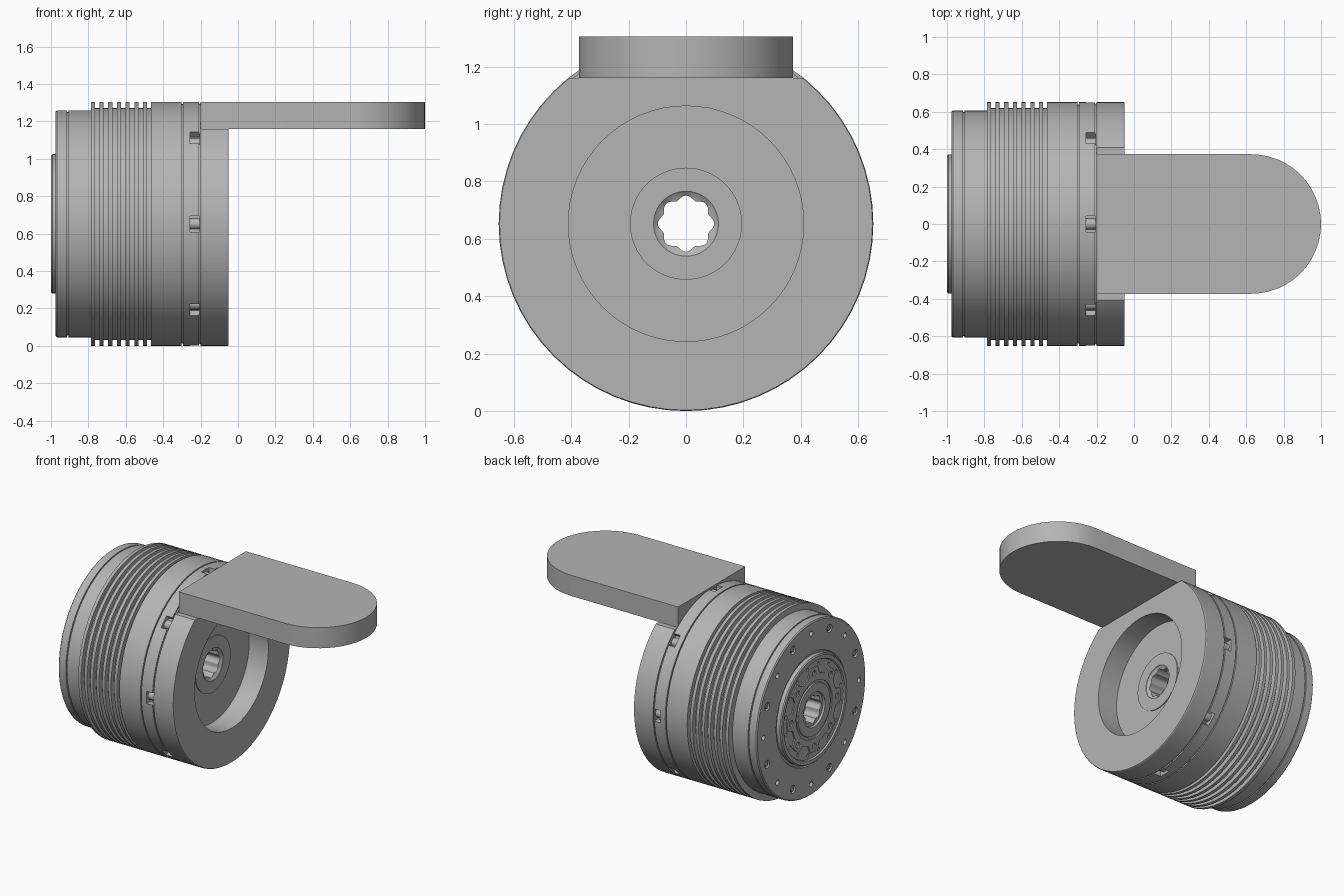
import bpy, bmesh
from math import sin, cos, pi, tau
from mathutils import Matrix, Vector

if "Cube" in bpy.data.objects:
    bpy.data.objects.remove(bpy.data.objects["Cube"])

CZ = 0.6525   # height of the cylinder axis
R = 0.6525    # main radius
SIDES = 64

grey = bpy.data.materials.new("metal_grey")
grey.use_nodes = True
grey.diffuse_color = (0.46, 0.46, 0.46, 1)
grey.node_tree.nodes["Principled BSDF"].inputs["Base Color"].default_value = (0.46, 0.46, 0.46, 1)


def add_object(name, bm):
    bmesh.ops.recalc_face_normals(bm, faces=bm.faces[:])
    mesh = bpy.data.meshes.new(name)
    bm.to_mesh(mesh)
    bm.free()
    mesh.materials.append(grey)
    obj = bpy.data.objects.new(name, mesh)
    bpy.context.collection.objects.link(obj)
    return obj


def lathe(name, profile, sides=SIDES):
    """Revolve a closed (x, radius) outline about the axis; a radius may depend on angle."""
    bm = bmesh.new()
    rings = []
    for x, r in profile:
        ring = []
        for i in range(sides):
            a = tau * i / sides
            rad = r(a) if callable(r) else r
            ring.append(bm.verts.new((x, rad * cos(a), CZ + rad * sin(a))))
        rings.append(ring)
    for j, ring in enumerate(rings):
        following = rings[(j + 1) % len(rings)]
        for i in range(sides):
            k = (i + 1) % sides
            bm.faces.new((ring[i], ring[k], following[k], following[i]))
    return add_object(name, bm)


def around(count, radius, start=0.0):
    for i in range(count):
        a = start + tau * i / count
        yield a, radius * cos(a), CZ + radius * sin(a)


def add_rod(bm, x0, x1, y, z, r0, r1=None, sides=16):
    place = Matrix.Translation(((x0 + x1) / 2, y, z)) @ Matrix.Rotation(pi / 2, 4, 'Y')
    bmesh.ops.create_cone(bm, cap_ends=True, segments=sides, radius1=r0,
                          radius2=r0 if r1 is None else r1, depth=x1 - x0, matrix=place)


def add_box(bm, centre, size, angle=0.0):
    place = (Matrix.Translation(centre) @ Matrix.Rotation(angle, 4, 'X')
             @ Matrix.Diagonal(Vector(size).to_4d()))
    bmesh.ops.create_cube(bm, size=1, matrix=place)


def cut(obj, bm):
    """Subtract the shapes in bm and bake the result."""
    cutter = add_object("cutter", bm)
    cutter.hide_render = True
    mod = obj.modifiers.new("cut", 'BOOLEAN')
    mod.operation, mod.solver, mod.object = 'DIFFERENCE', 'EXACT', cutter
    graph = bpy.context.evaluated_depsgraph_get()
    baked = bpy.data.meshes.new_from_object(obj.evaluated_get(graph))
    obj.modifiers.clear()
    obj.data = baked
    bpy.data.objects.remove(cutter)


# Rear flange with a groove and rounded edges
flange = lathe("rear_flange", [
    (-0.78, 0.12), (-0.965, 0.12), (-0.965, 0.385), (-0.975, 0.39), (-0.975, 0.6),
    (-0.968, 0.607), (-0.915, 0.607), (-0.915, 0.598), (-0.907, 0.598),
    (-0.907, 0.607), (-0.78, 0.607)])
holes = bmesh.new()
for _, y, z in around(8, 0.53):
    add_rod(holes, -1.02, -0.93, y, z, 0.018)
for _, y, z in around(8, 0.53, pi / 8):
    add_rod(holes, -1.02, -0.96, y, z, 0.028)
cut(flange, holes)

# Socket screws seated in the larger flange holes
screws = bmesh.new()
for _, y, z in around(8, 0.53, pi / 8):
    add_rod(screws, -0.972, -0.958, y, z, 0.016, sides=6)
add_object("flange_screws", screws)

# Cooling fins: thin discs on a slimmer core
fins = [(-0.78, 0.12)]
for i in range(7):
    x = -0.787 + 0.0465 * i
    fins += [(x, 0.62), (x, R), (x + 0.022, R), (x + 0.022, 0.62)]
fins += [(-0.46, 0.62), (-0.46, 0.12)]
lathe("cooling_fins", fins)

# Main housing with thin grooves and a low boss on its end face
housing = lathe("main_housing", [
    (-0.466, 0.113), (-0.466, R), (-0.303, R), (-0.303, 0.64), (-0.295, 0.64),
    (-0.295, R), (-0.209, R), (-0.209, 0.643), (-0.2, 0.643),
    (-0.2, 0.195), (-0.194, 0.195), (-0.194, 0.113)])
pockets = bmesh.new()
clips = bmesh.new()
for a, y, z in around(8, R):
    add_box(pockets, (-0.231, y, z), (0.05, 0.08, 0.085), a)
for _, y, z in around(8, 0.605):
    add_rod(clips, -0.256, -0.206, y, z, 0.03)
cut(housing, pockets)
add_object("pocket_clips", clips)

# Front ring with a flat seat on top
ring = lathe("front_ring", [(-0.2, 0.41), (-0.2, R), (-0.055, R),
                            (-0.05, R - 0.003), (-0.05, 0.41)])
seat = bmesh.new()
add_box(seat, (-0.12, 0, 1.36), (0.4, 2, 0.4))
cut(ring, seat)

# Mounting tongue with a round end
bm = bmesh.new()
HALF = 0.373
outline = [(-0.2, HALF), (-0.2, -HALF)]
outline += [(1 - HALF + HALF * cos(a), HALF * sin(a))
            for a in (-pi / 2 + pi * i / 24 for i in range(25))]
face = bm.faces.new([bm.verts.new((x, y, 1.16)) for x, y in outline])
top = bmesh.ops.extrude_face_region(bm, geom=[face])["geom"]
bmesh.ops.translate(bm, vec=(0, 0, 2 * CZ - 1.16),
                    verts=[v for v in top if isinstance(v, bmesh.types.BMVert)])
add_object("mounting_tongue", bm)

# Rear output hub with a raised rim
hub = lathe("output_hub", [
    (-0.96, 0.12), (-0.99, 0.12), (-0.99, 0.335), (-1.0, 0.34),
    (-1.0, 0.365), (-0.993, 0.372), (-0.96, 0.372)])
small_holes = bmesh.new()
for _, y, z in around(16, 0.308, pi / 16):
    add_rod(small_holes, -1.02, -0.975, y, z, 0.011, sides=10)
cut(hub, small_holes)


# Lobed plate on the hub
def lobed(a):
    return 0.27 + 0.025 * max(-1, min(1, 2.5 * cos(8 * a)))


plate = lathe("lobed_plate", [(-0.985, 0.2), (-0.998, 0.2), (-0.998, lobed), (-0.985, lobed)], 128)
plate_holes = bmesh.new()
for _, y, z in around(8, 0.255):
    add_rod(plate_holes, -1.02, -0.97, y, z, 0.02)
cut(plate, plate_holes)
lathe("hub_collar", [(-0.985, 0.115), (-0.998, 0.12), (-0.998, 0.18), (-0.985, 0.185)])


# Through bore with eight splines
def spline(a):
    return 0.084 + 0.014 * abs(cos(4 * a)) ** 1.5


lathe("splined_bore", [(-0.985, 0.122), (-0.985, spline), (-0.21, spline),
                       (-0.203, 0.106), (-0.196, 0.114), (-0.196, 0.122)], 96)

# Smooth round surfaces, keep the edges sharp
bpy.ops.object.select_all(action='DESELECT')
for obj in bpy.context.collection.objects:
    if obj.type == 'MESH' and grey.name in obj.data.materials:
        obj.select_set(True)
        bpy.context.view_layer.objects.active = obj
bpy.ops.object.shade_smooth_by_angle(angle=pi / 6)
